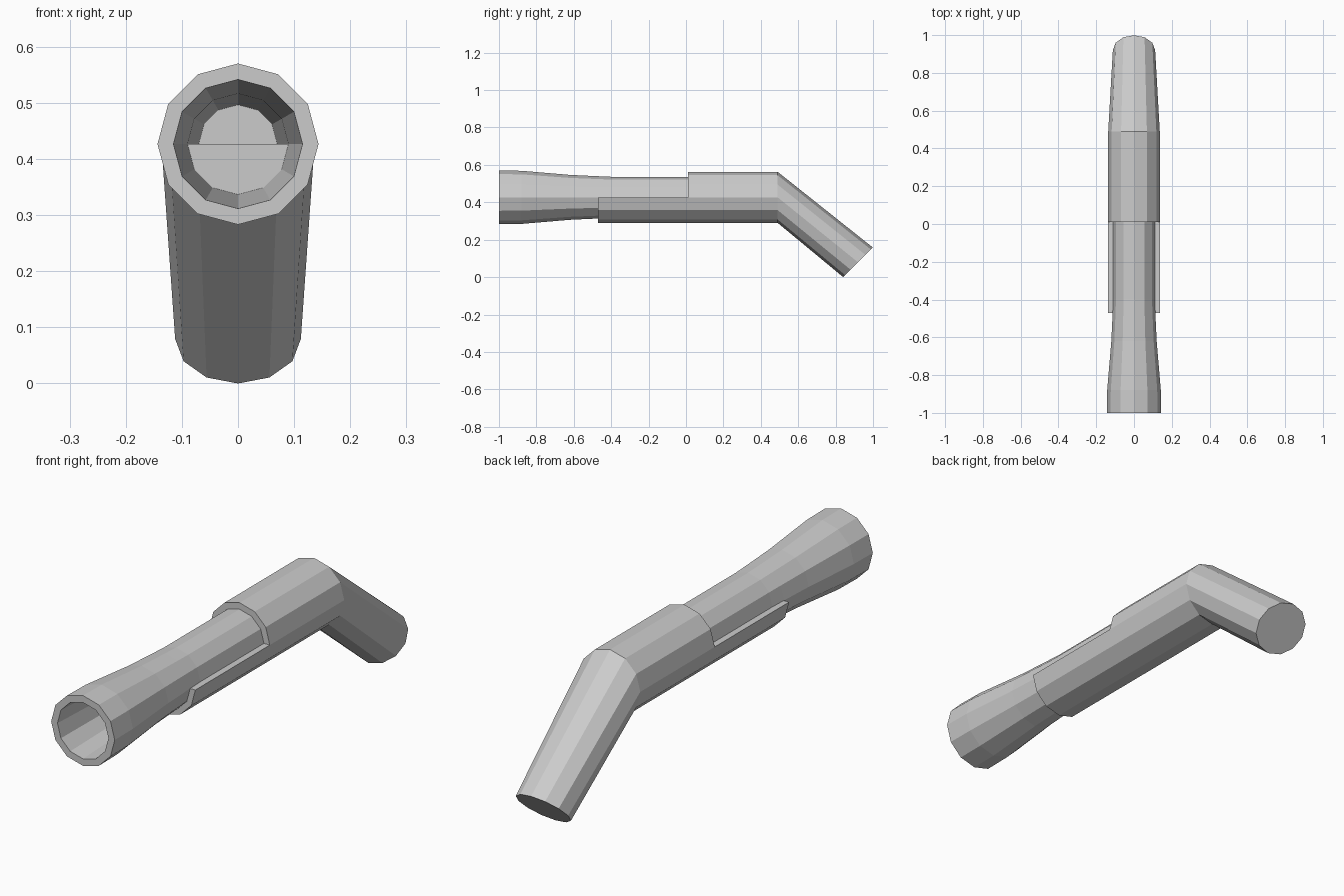
import bpy, bmesh
from math import sin, cos, pi

if "Cube" in bpy.data.objects:
    bpy.data.objects.remove(bpy.data.objects["Cube"])

N = 12
AXIS_Z = 0.4265
STEP_Y, SEAM_Y = -0.47, 0.01


def ring(bm, y, z, r, lean=0.0):
    """12-sided ring facing along y; lean tips its top towards +y."""
    pts = []
    for k in range(N):
        a = 2 * pi * k / N
        pts.append(bm.verts.new((r * cos(a), y + r * sin(a) * sin(lean),
                                 z + r * sin(a) * cos(lean))))
    return pts


def half(bm, y, r, side):
    """Half ring above (side=1) or below (side=-1) the centre line."""
    return [bm.verts.new((r * cos(pi * k / 6), y, AXIS_Z + side * r * sin(pi * k / 6)))
            for k in range(7)]


def bridge(bm, a, b, closed=True):
    n = len(a)
    for k in range(n if closed else n - 1):
        j = (k + 1) % n
        bm.faces.new((a[k], a[j], b[j], b[k]))


def finish(bm, name):
    bmesh.ops.recalc_face_normals(bm, faces=bm.faces)
    mesh = bpy.data.meshes.new(name)
    bm.to_mesh(mesh)
    bm.free()
    bpy.context.collection.objects.link(bpy.data.objects.new(name, mesh))


# Barrel: flared hollow tube, only its upper half continues over the handle shelf
bm = bmesh.new()
outer = [ring(bm, y, AXIS_Z, r) for y, r in
         ((-1, .1435), (-.88, .142), (-.62, .12), (STEP_Y, .113))]
inner = [ring(bm, y, AXIS_Z, r) for y, r in ((-1, .115), (STEP_Y, .09))]
for rings in (outer, inner):
    for a, b in zip(rings, rings[1:]):
        bridge(bm, a, b)
bridge(bm, outer[0], inner[0])
out_half = [outer[-1][:7], half(bm, -.4, .110, 1), half(bm, SEAM_Y, .110, 1)]
in_half = [inner[-1][:7], half(bm, -.4, .0875, 1), half(bm, SEAM_Y, .07, 1)]
for rings in (out_half, in_half):
    for a, b in zip(rings, rings[1:]):
        bridge(bm, a, b, False)
bridge(bm, out_half[-1], in_half[-1], False)
bridge(bm, outer[-1][6:] + outer[-1][:1], inner[-1][6:] + inner[-1][:1], False)
for e in (0, 6):
    bm.faces.new([h[e] for h in out_half] + [h[e] for h in reversed(in_half)])
finish(bm, "barrel")

# Handle: solid bar with a half-round shelf in front and a bent, tapered grip
bm = bmesh.new()
shelf = half(bm, STEP_Y, .1365, -1)[::-1]
seam = ring(bm, SEAM_Y, AXIS_Z, .1365)
elbow = ring(bm, .49, AXIS_Z, .1365)
butt = ring(bm, .92, .079, .112, pi / 4)
bridge(bm, shelf, seam[6:] + seam[:1], False)
bridge(bm, seam, elbow)
bridge(bm, elbow, butt)
bm.faces.new(shelf)
bm.faces.new((shelf[0], shelf[-1], seam[0], seam[6]))
bm.faces.new(seam[:7])
bm.faces.new(butt)
finish(bm, "handle")
